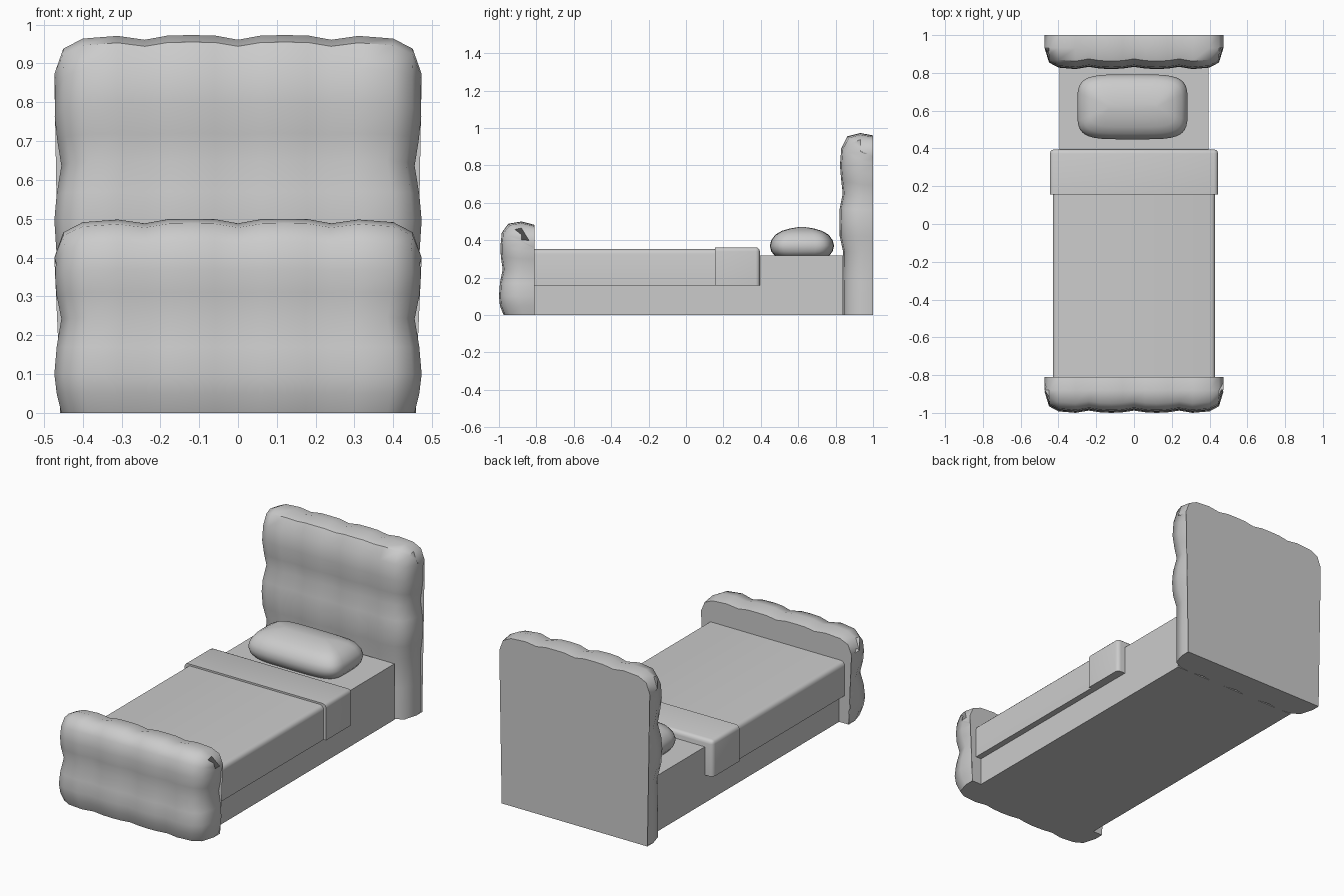
import bpy, bmesh, math

cube = bpy.data.objects.get("Cube")
if cube:
    bpy.data.objects.remove(cube, do_unlink=True)

grey = bpy.data.materials.new("plain grey")
grey.use_nodes = True
grey.diffuse_color = (0.6, 0.6, 0.6, 1)
grey.node_tree.nodes["Principled BSDF"].inputs["Base Color"].default_value = (0.6, 0.6, 0.6, 1)


def finish(bm, name, angle=40):
    bmesh.ops.remove_doubles(bm, verts=bm.verts, dist=0.0005)
    bmesh.ops.recalc_face_normals(bm, faces=bm.faces)
    mesh = bpy.data.meshes.new(name)
    bm.to_mesh(mesh)
    bm.free()
    mesh.materials.append(grey)
    obj = bpy.data.objects.new(name, mesh)
    bpy.context.collection.objects.link(obj)
    bpy.ops.object.select_all(action='DESELECT')
    obj.select_set(True)
    bpy.context.view_layer.objects.active = obj
    bpy.ops.object.shade_smooth_by_angle(angle=math.radians(angle))
    return obj


def loft(bm, rings):
    """Bridge closed rings of equal length."""
    loops = [[bm.verts.new(p) for p in ring] for ring in rings]
    n = len(loops[0])
    for a, b in zip(loops, loops[1:]):
        for i in range(n):
            j = (i + 1) % n
            bm.faces.new((a[i], a[j], b[j], b[i]))
    return loops


def box(name, x, y0, y1, z0, z1, radius=0, picks=None):
    """Box centred on x = 0; edges whose midpoint passes picks are rounded."""
    bm = bmesh.new()
    bmesh.ops.create_cube(bm, size=1)
    for v in bm.verts:
        v.co = (v.co.x * 2 * x, (y0 + y1) / 2 + v.co.y * (y1 - y0),
                (z0 + z1) / 2 + v.co.z * (z1 - z0))
    if radius:
        edges = [e for e in bm.edges if picks((e.verts[0].co + e.verts[1].co) / 2)]
        bmesh.ops.bevel(bm, geom=edges, offset=radius, segments=3,
                        profile=0.5, affect='EDGES')
    return finish(bm, name)


# Half of the board, centre to side: x, depth inset, top drop
STATIONS = [(0, .012, .012), (.06, .003, .001), (.12, 0, 0), (.18, .003, .001),
            (.24, .012, .012), (.31, 0, .002), (.40, .008, .009),
            (.45, .035, .035), (.473, .11, .10), (.463, 1, .125)]


def padded_board(name, back, profile):
    """Tufted panel: profile points are (depth, z, side inset)."""
    top = max(p[1] for p in profile)
    end_z = profile[-1][1]
    full = [(0, 0, profile[0][2])] + profile
    mirrored = [(-x, d, t) for x, d, t in STATIONS[:0:-1]] + STATIONS
    rings = []
    for x, inset, drop in mirrored:
        ring = []
        for depth, z, side in full:
            y = back - max(0, min(depth, profile[2][0] + .02 - inset, depth - inset * (depth > 0.07)))
            zz = z - drop * (z / top) ** 5
            if inset == 1:
                zz = min(zz, end_z - drop)
            ring.append((x * (1 - side / .47), y, zz))
        rings.append(ring)
    bm = bmesh.new()
    loft(bm, rings)
    finish(bm, name, 45)


padded_board("footboard", -0.81, [
    (.165, 0, .018), (.185, .05, .006), (.19, .10, 0), (.185, .17, .006),
    (.17, .245, .018), (.18, .31, .006), (.182, .37, .002), (.175, .44, .004),
    (.14, .488, 0), (.07, .5, 0), (0, .482, 0)])
padded_board("headboard", 1.0, [
    (.162, 0, .015), (.162, .18, .015), (.16, .34, .016), (.178, .42, .005),
    (.184, .50, 0), (.178, .57, .006), (.162, .65, .018), (.17, .72, .008),
    (.177, .80, .001), (.17, .89, .002), (.138, .955, 0), (.068, .973, 0),
    (0, .96, 0)])

# Base, blanket and turned-down fold
box("bed_base", .395, -.81, .84, 0, .318)
box("blanket", .43, -.811, .20, .158, .352, .025,
    lambda m: abs(m.x) > .4 and m.z > .34)
box("blanket_fold", .445, .155, .395, .158, .362, .022,
    lambda m: (m.z > .35 and (abs(m.x) > .4 or m.y > .39)) or (m.y > .39 and abs(m.x) > .4 and m.z > .2))


# Soft pillow built from rounded rings
def rounded_ring(z, hx, hy, count=40):
    ring = []
    for i in range(count):
        a = 2 * math.pi * i / count
        c, s = math.cos(a), math.sin(a)
        ring.append((-.008 + hx * math.copysign(abs(c) ** .45, c),
                     .62 + hy * math.copysign(abs(s) ** .45, s), z))
    return ring


bm = bmesh.new()
levels = [(.312, .03), (.34, .008), (.37, 0), (.40, .008), (.43, .03),
          (.45, .065), (.463, .11), (.47, .155)]
loops = loft(bm, [rounded_ring(z, .292 - d, .172 - d) for z, d in levels])
bm.faces.new(loops[0])
bm.faces.new(loops[-1])
finish(bm, "pillow", 60)
